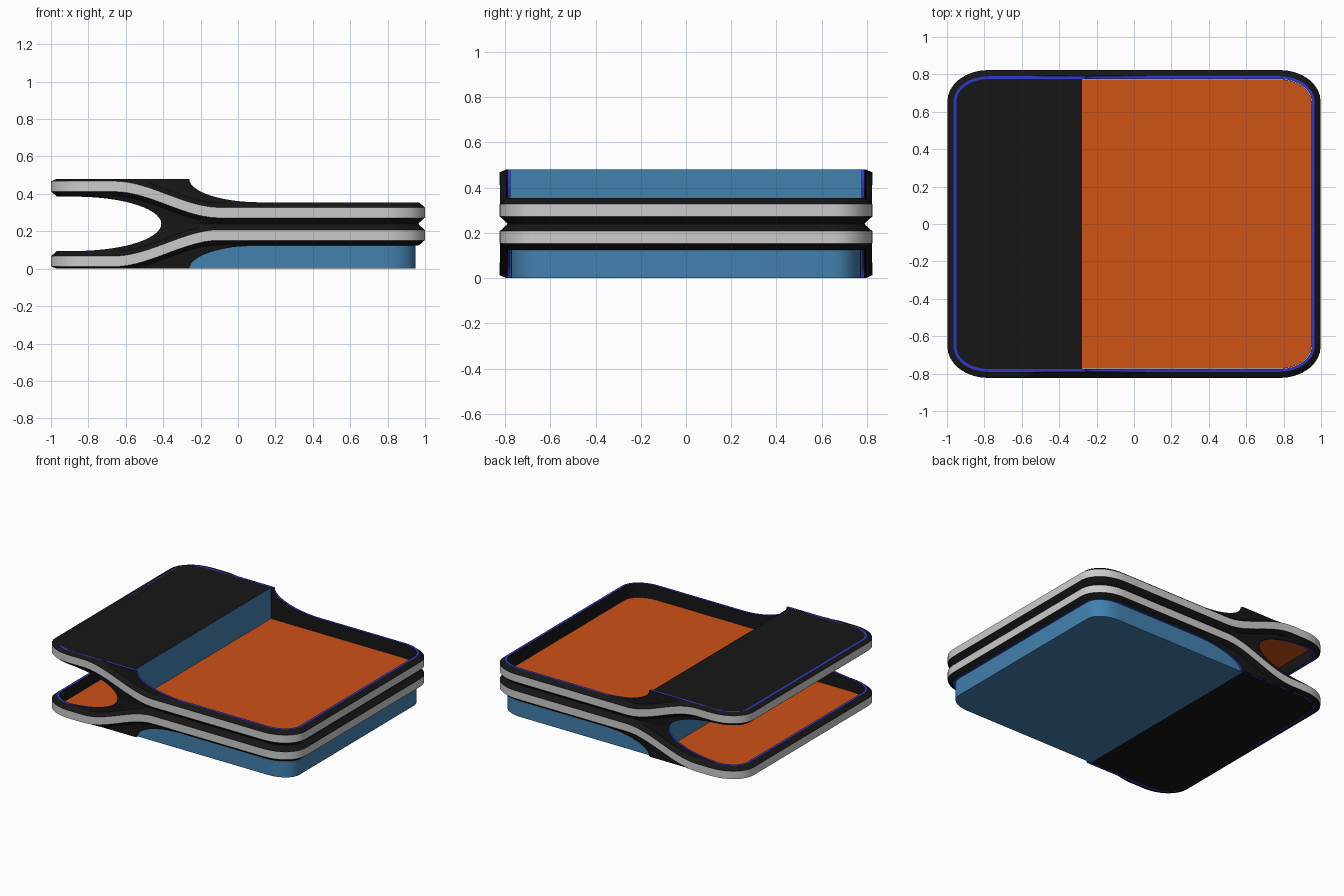
import bpy, bmesh, math

if "Cube" in bpy.data.objects:
    bpy.data.objects.remove(bpy.data.objects["Cube"])

H, MID = 0.48, 0.24          # total height and symmetry plane
A, B = 1.0, 0.825            # half length, half width
RX, RY = 0.22, 0.17          # corner radii
STEP = -0.28                 # where the raised deck ends


def mat(name, c):
    m = bpy.data.materials.new(name)
    m.diffuse_color = (*c, 1)
    m.use_nodes = True
    m.node_tree.nodes["Principled BSDF"].inputs["Base Color"].default_value = m.diffuse_color
    return m


BLACK = mat("black", (0.008, 0.008, 0.008))
ORANGE = mat("orange", (0.62, 0.085, 0.008))
BLUE = mat("blue", (0.055, 0.22, 0.43))
TRIM = mat("trim_blue", (0.03, 0.04, 0.6))

# x samples along the straight sides, denser around the curved cut-outs
XS = sorted({round(-0.75 + 0.03 * i, 3) for i in range(51)}
            | {-0.42, -0.413, -0.41, -0.435, -0.26, -0.258, -0.25, -0.235})


def half(d):
    """Half outline (y > 0) from left end to right end, inset by d."""
    def corner(sx, k):
        t = math.pi / 2 * k / 8
        return (sx * (A - RX + (RX - d) * math.cos(t)), B - RY + (RY - d) * math.sin(t))
    return ([corner(-1, k) for k in range(9)] + [(x, B - d) for x in XS]
            + [corner(1, k) for k in range(8, -1, -1)])


def ring(d):
    h = half(d)
    return [(x, -y) for x, y in h] + h[::-1]


# height profiles of the upper shell along x
def centre(x):
    s = min(max((x + 0.66) / 0.56, 0), 1)
    return 0.44 - 0.14 * s * s * (3 - 2 * s)


def top(x):
    u = min(max((0.12 - x) / 0.38, 0), 1)
    return H if x <= -0.26 else 0.355 + 0.125 * (1 - math.sqrt(1 - u * u))


def low(x):
    if x >= -0.41:
        return MID
    u = max((x + 0.87) / 0.46, 0)
    return MID + 0.145 * math.sqrt(max(0, 1 - u * u))


def finish(bm, name, mats):
    bmesh.ops.recalc_face_normals(bm, faces=bm.faces)
    me = bpy.data.meshes.new(name)
    bm.to_mesh(me)
    bm.free()
    ob = bpy.data.objects.new(name, me)
    bpy.context.collection.objects.link(ob)
    for m in mats:
        me.materials.append(m)
    for p in me.polygons:
        p.use_smooth = True
    me.set_sharp_from_angle(angle=math.radians(28))
    return ob


def strips(name, levels, closed, mats, flip, mat_ids=None):
    """Skin between successive perimeter loops; levels are (inset, z function)."""
    bm = bmesh.new()
    base = ring(0)
    loops = []
    for d, zf in levels:
        loops.append([bm.verts.new((x, y, H - zf(bx) if flip else zf(bx)))
                      for (x, y), (bx, _) in zip(ring(d), base)])
    n, m = len(base), len(loops)
    for i in range(m if closed else m - 1):
        a, b = loops[i], loops[(i + 1) % m]
        for j in range(n):
            k = (j + 1) % n
            f = bm.faces.new((a[j], a[k], b[k], b[j]))
            f.material_index = mat_ids[i] if mat_ids else 0
    return finish(bm, name, mats)


def prism(name, d, x0, x1, z0, z1, mats, flip=False):
    """Slab cut from the outline between x0 and x1; mats = side, bottom, top."""
    h = [p for p in half(d) if x0 < p[0] < x1]
    if x0 > -A + RX:
        h.insert(0, (x0, B - d))
    if x1 < A - RX:
        h.append((x1, B - d))
    pts = [(x, -y) for x, y in h] + h[::-1]
    if flip:
        z0, z1 = H - z0, H - z1
    bm = bmesh.new()
    a = [bm.verts.new((x, y, z0)) for x, y in pts]
    b = [bm.verts.new((x, y, z1)) for x, y in pts]
    bm.faces.new(a).material_index = 1
    bm.faces.new(b).material_index = 2
    for i in range(len(a)):
        j = (i + 1) % len(a)
        bm.faces.new((a[i], a[j], b[j], b[i]))
    return finish(bm, name, mats)


for side, flip in (("upper", False), ("lower", True)):
    # black perimeter wall with chamfered ridge and thin blue lip
    strips(side + "_shell_wall", [
        (0.035, low),
        (0.030, lambda x: max(low(x), centre(x) - 0.053)),
        (0.002, lambda x: max(low(x), centre(x) - 0.028)),
        (0.002, lambda x: min(top(x), centre(x) + 0.028)),
        (0.030, lambda x: min(top(x), centre(x) + 0.053)),
        (0.035, top),
        (0.050, top),
        (0.050, low)], True, [BLACK, TRIM], flip, [0, 0, 0, 0, 0, 1, 0, 1])
    # grey bumper band
    strips(side + "_band", [
        (0.0, lambda x: centre(x) - 0.028),
        (0.0, lambda x: centre(x) + 0.028)], False, [], flip)
    # deck at the open end: black outside, orange inside
    prism(side + "_deck", 0.034, -2, STEP, 0.47, H, [BLACK, ORANGE, BLACK], flip)

# dividing wall at the step
prism("dividing_wall", 0.045, -0.29, STEP + 0.002, 0.002, H - 0.002, [BLUE] * 3)
# block under the tray, with orange tray floor on top
prism("tray_block", 0.052, STEP, 2, 0.0, 0.255, [BLUE, BLUE, ORANGE])
